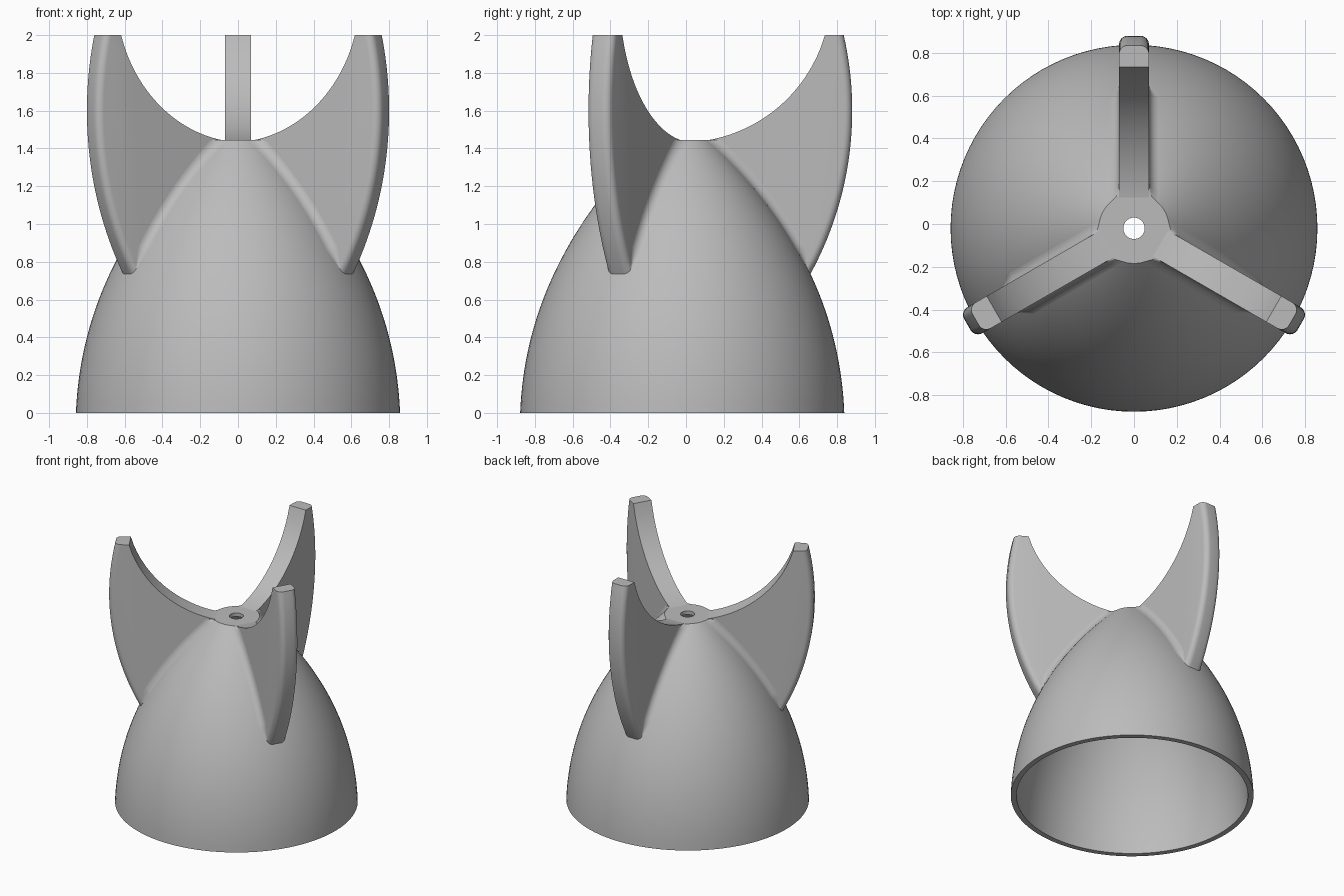
import bpy, bmesh
from math import sqrt, sin, cos, pi, radians
from mathutils import Matrix

cube = bpy.data.objects.get("Cube")
if cube:
    bpy.data.objects.remove(cube)

TOP = 1.445          # height of the flat crown
HALF = 0.07          # half thickness of a fin
ROUND = 0.04         # rounding of the outer fin edges
FILLET = 0.04        # blend between fin and dome
CENTRE_Y = -0.02

grey = bpy.data.materials.new("plain grey")
grey.use_nodes = True
colour = (0.5, 0.5, 0.5, 1)
grey.diffuse_color = colour
grey.node_tree.nodes["Principled BSDF"].inputs["Base Color"].default_value = colour


def dome_r(z):
    return 0.858 - z * (0.04 + 0.2444 * z + 0.0416 * z * z)


def dome_normal(z):
    slope = 0.04 + 0.4888 * z + 0.1248 * z * z
    length = sqrt(1 + slope * slope)
    return 1 / length, slope / length


def steps(a, b, n):
    return [a + (b - a) * i / n for i in range(n + 1)]


def finish(bm, name, angle=0):
    bmesh.ops.recalc_face_normals(bm, faces=bm.faces)
    bm.transform(Matrix.Rotation(angle, 4, "Z"))
    mesh = bpy.data.meshes.new(name)
    bm.to_mesh(mesh)
    bm.free()
    mesh.materials.append(grey)
    obj = bpy.data.objects.new(name, mesh)
    obj.location.y = CENTRE_Y
    bpy.context.collection.objects.link(obj)
    bpy.ops.object.select_all(action="DESELECT")
    obj.select_set(True)
    bpy.context.view_layer.objects.active = obj
    bpy.ops.object.shade_smooth_by_angle(angle=radians(32))


def loft(bm, rings, closed):
    """Join equal rows of points with quads."""
    rows = [[bm.verts.new(p) for p in ring] for ring in rings]
    count = len(rows[0])
    for a, b in zip(rows, rows[1:]):
        for i in range(count if closed else count - 1):
            j = (i + 1) % count
            bm.faces.new((a[i], a[j], b[j], b[i]))
    return rows


# Hollow dome with a hole through its crown
def build_dome():
    wall = 0.04
    outer = [(dome_r(z), z) for z in steps(0, TOP, 32)]
    inner = []
    for z in steps(TOP, 0, 32):
        nr, nz = dome_normal(z)
        inner.append((dome_r(z) - wall * nr, max(0, z - wall * nz)))
    hole = [(0.05, TOP), (0.05, inner[0][1])]
    profile = outer + hole + inner
    bm = bmesh.new()
    sides = 96
    rings = [[(r * cos(2 * pi * k / sides), r * sin(2 * pi * k / sides), z)
              for k in range(sides)] for r, z in profile]
    loft(bm, rings + rings[:1], True)
    bmesh.ops.remove_doubles(bm, verts=bm.verts, dist=1e-5)
    finish(bm, "dome")


# Curved blade: side outline pulled in towards its faces to round the outer edge
def fin_outline(inset):
    scoop = []
    for r in steps(0.14, 0.755, 28):
        scoop.append((r, 2.218 - sqrt(0.618 - r * r)))
    scoop[-1] = (0.755, 2)
    outer = []
    for z in steps(2, 0.72, 32):
        r = -0.9 + sqrt(3.24 - (z - 1.6) ** 2) - inset
        outer.append((max(r, dome_r(z) - 0.028), z))
    root = [(dome_r(z) - 0.03, z) for z in steps(0.72, 1.40, 20)]
    return scoop + outer + root + [(0.14, 1.42)]


def build_fin(name, angle):
    bm = bmesh.new()
    turns = steps(0, pi / 2, 6)
    side = [(HALF - ROUND + ROUND * sin(t), ROUND * (1 - cos(t))) for t in turns]
    layers = [(-s, d) for s, d in reversed(side)] + side
    rings = [[(r, s, z) for r, z in fin_outline(d)] for s, d in layers]
    rows = loft(bm, rings, True)
    bm.faces.new(rows[0])
    bm.faces.new(rows[-1])
    finish(bm, name, angle)


# Concave blend strips where a fin meets the dome
def build_blend(name, angle, sign):
    bm = bmesh.new()
    rings = []
    for z in steps(0.76, TOP, 40):
        size = FILLET * min(1, max(0.05, (z - 0.76) / 0.1))
        nr, nz = dome_normal(z)
        row = []
        for t in steps(0, pi / 2, 6):
            s = HALF + size * (1 - sin(t))
            lift = size * (1 - cos(t))
            r = sqrt(dome_r(z) ** 2 - s * s)
            row.append((r + lift * nr, sign * s, min(TOP, z + lift * nz)))
        core = sqrt(dome_r(z) ** 2 - HALF ** 2) - 0.01
        row.append((core, sign * (HALF - 0.01), z))
        rings.append(row)
    rows = loft(bm, rings, True)
    bm.faces.new(rows[0])
    bm.faces.new(rows[-1])
    finish(bm, name, angle)


build_dome()
for label, degrees in (("back", 90), ("front_right", 210), ("front_left", 330)):
    build_fin(label + "_fin", radians(degrees))
    for sign, side in ((-1, "a"), (1, "b")):
        build_blend(label + "_fin_blend_" + side, radians(degrees), sign)
